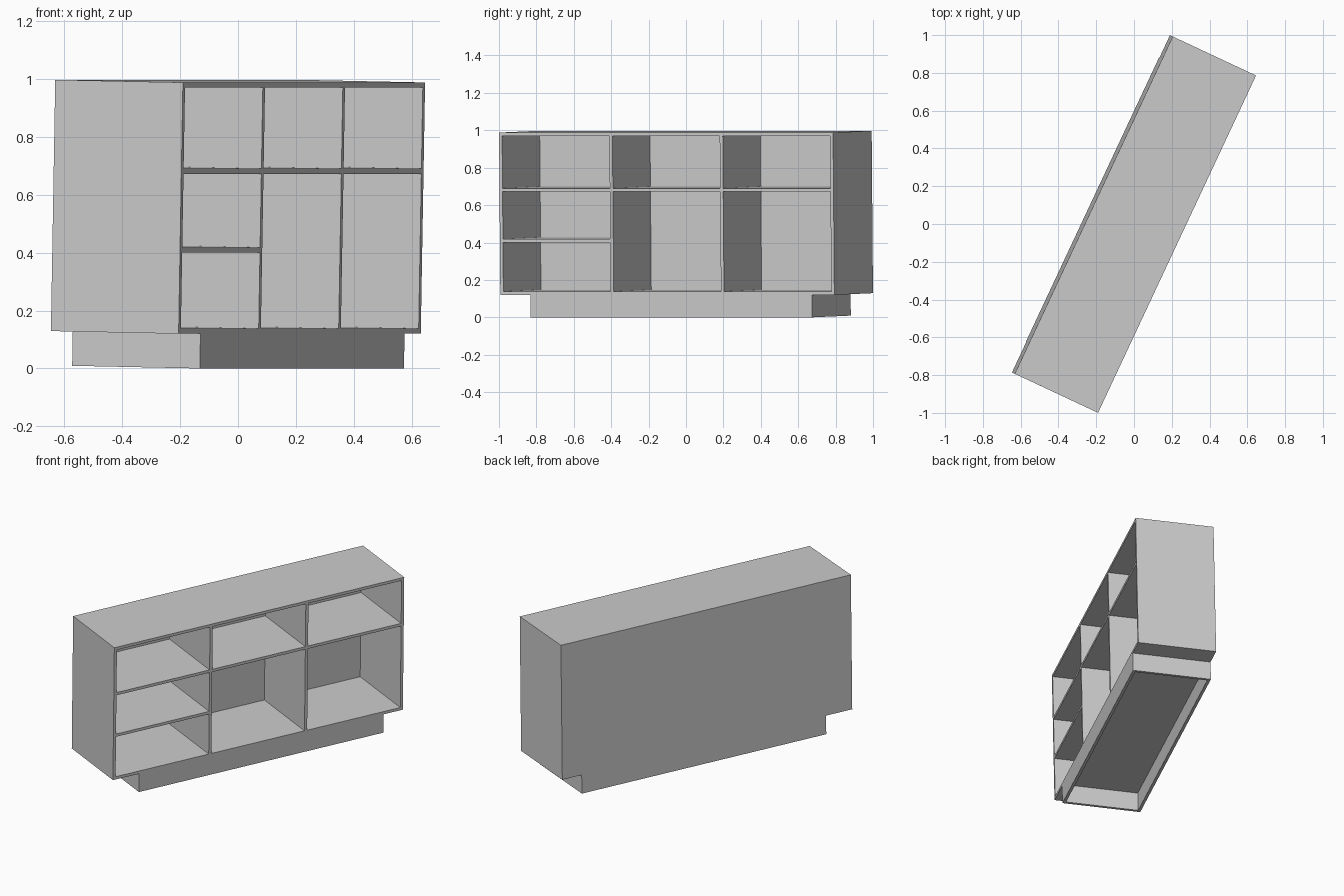
import bpy, bmesh, math
from mathutils import Matrix, Vector

if "Cube" in bpy.data.objects:
    bpy.data.objects.remove(bpy.data.objects["Cube"])

L, D, H = 1.972, 0.487, 0.988      # length, depth, height
T, BACK = 0.018, 0.013             # board and back panel thickness
BASE = 0.12                        # plinth height
TILT = 0.019                       # slight forward lean

# Placement: cabinet stands turned, leaning a touch towards its open front
rot = Matrix.Rotation(math.radians(64.9), 4, 'Z') @ Matrix.Rotation(TILT, 4, 'X')
centre = rot @ Vector((0, 0, (BASE + H) / 2))
lift = D / 2 * math.sin(TILT)
place = Matrix.Translation((-centre.x, -centre.y, lift)) @ rot


def board(name, x, y, z):
    """Box spanning the (min, max) ranges in the cabinet's own frame."""
    bm = bmesh.new()
    size = [r[1] - r[0] for r in (x, y, z)]
    mid = [(r[0] + r[1]) / 2 for r in (x, y, z)]
    bmesh.ops.create_cube(bm, size=1, matrix=Matrix.Translation(mid) @ Matrix.Diagonal((*size, 1)))
    me = bpy.data.meshes.new(name)
    bm.to_mesh(me)
    bm.free()
    ob = bpy.data.objects.new(name, me)
    ob.matrix_world = place
    bpy.context.collection.objects.link(ob)


x0, x1 = -L / 2, L / 2
front, back = -D / 2, D / 2
inner = (front, back - BACK)
cell = (L - 4 * T) / 3
shelf_z = 0.672

# Outer case
board("back_panel", (x0, x1), (back - BACK, back), (BASE, H))
board("left_side", (x0, x0 + T), inner, (BASE, H))
board("right_side", (x1 - T, x1), inner, (BASE, H))
board("top_board", (x0 + T, x1 - T), inner, (H - T, H))
board("bottom_board", (x0 + T, x1 - T), inner, (BASE, BASE + T))

# Long shelf, with dividers above and below it
board("long_shelf", (x0 + T, x1 - T), inner, (shelf_z, shelf_z + T))
for i in (1, 2):
    x = x0 + i * (cell + T)
    board(f"upper_divider_{i}", (x, x + T), inner, (shelf_z + T, H - T))
    board(f"lower_divider_{i}", (x, x + T), inner, (BASE + T, shelf_z))

# Short shelf in the left column
board("short_shelf", (x0 + T, x0 + T + cell), inner, (0.400, 0.418))

# Hollow plinth frame, set in from both ends
p0, p1 = x0 + 0.178, x1 - 0.132
board("plinth_front", (p0, p1), (front, front + T), (0, BASE))
board("plinth_back", (p0, p1), (back - T, back), (0, BASE))
board("plinth_left", (p0, p0 + T), (front + T, back - T), (0, BASE))
board("plinth_right", (p1 - T, p1), (front + T, back - T), (0, BASE))
